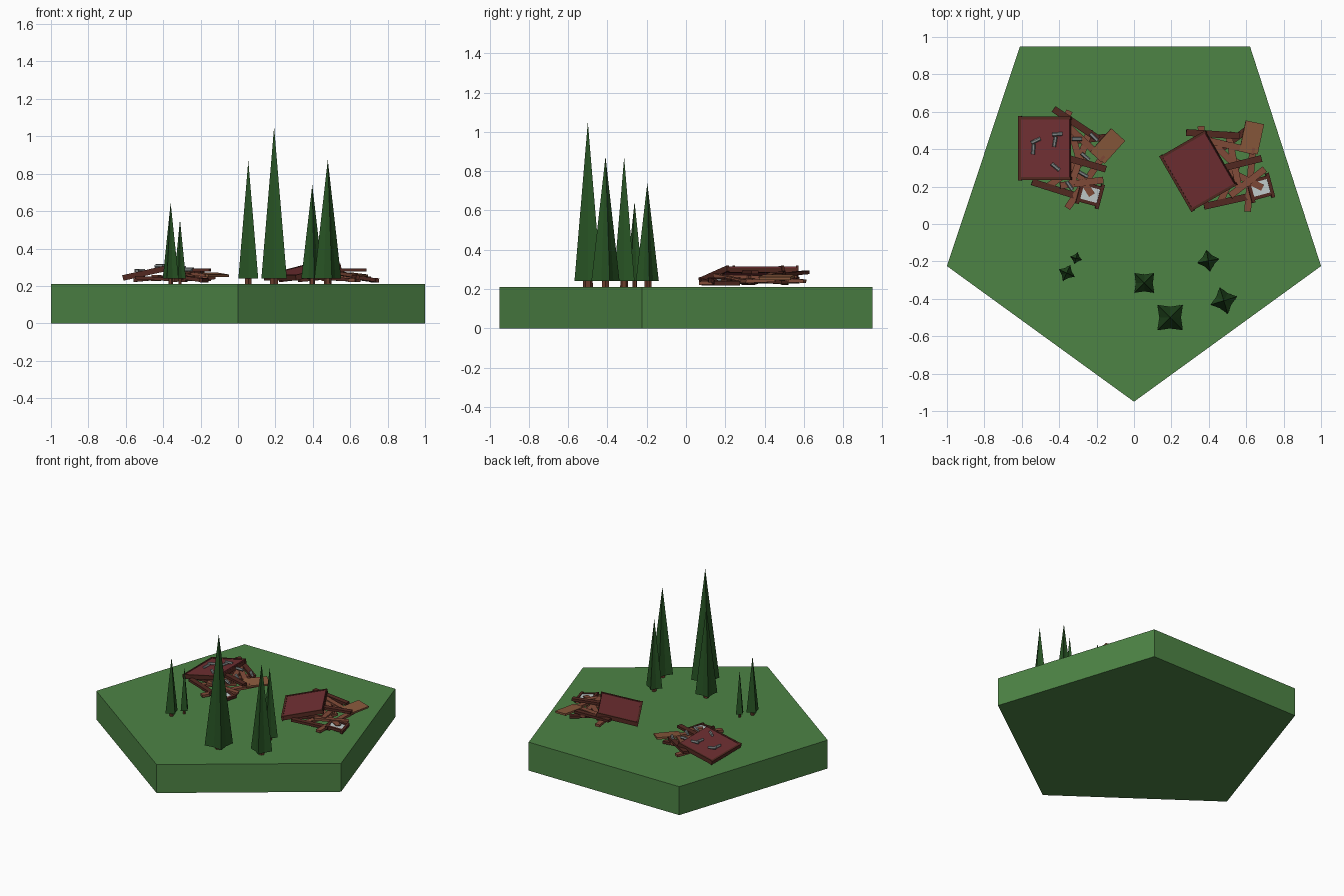
import bpy, bmesh, math
from mathutils import Vector, Matrix

if "Cube" in bpy.data.objects:
    bpy.data.objects.remove(bpy.data.objects["Cube"])

def mat(name, c):
    m = bpy.data.materials.new(name)
    m.diffuse_color = (*c, 1)
    m.use_nodes = True
    m.node_tree.nodes["Principled BSDF"].inputs["Base Color"].default_value = m.diffuse_color
    return m

GRASS = mat("grass", (0.075, 0.23, 0.06))
LEAF = mat("needles", (0.02, 0.085, 0.017))
BARK = mat("bark", (0.14, 0.045, 0.025))
ROOF = mat("roof_red", (0.16, 0.028, 0.032))
DARK = mat("dark_wood", (0.085, 0.022, 0.015))
WOOD = mat("wood", (0.22, 0.07, 0.04))
DOOR = mat("door_wood", (0.25, 0.10, 0.045))
GLASS = mat("glass", (0.55, 0.62, 0.62))
METAL = mat("metal", (0.23, 0.25, 0.25))
TOP = 0.21

def finish(name, bm, material, matrix=Matrix()):
    bmesh.ops.recalc_face_normals(bm, faces=bm.faces)
    me = bpy.data.meshes.new(name)
    bm.to_mesh(me)
    bm.free()
    me.materials.append(material)
    ob = bpy.data.objects.new(name, me)
    ob.matrix_world = matrix
    bpy.context.collection.objects.link(ob)
    return ob

def box(name, size, material, matrix):
    bm = bmesh.new()
    bmesh.ops.create_cube(bm, size=1)
    bmesh.ops.scale(bm, vec=size, verts=bm.verts)
    return finish(name, bm, material, matrix)

def beam(name, p, q, width, thick, material, place):
    """Plank from p to q, lying flat."""
    p, q = Vector(p), Vector(q)
    x = (q - p).normalized()
    y = Vector((0, 0, 1)).cross(x).normalized()
    rot = Matrix((x, y, x.cross(y))).transposed().to_4x4()
    return box(name, ((q - p).length, width, thick), material,
               place @ Matrix.Translation((p + q) / 2) @ rot)

# Pentagonal ground slab
bm = bmesh.new()
outline = [(-0.61, 0.95), (-1, -0.225), (0, -0.95), (1, -0.225), (0.62, 0.95)]
face = bm.faces.new([bm.verts.new((x, y, 0)) for x, y in outline])
up = bmesh.ops.extrude_face_region(bm, geom=[face])["geom"]
bmesh.ops.translate(bm, vec=(0, 0, TOP), verts=[v for v in up if isinstance(v, bmesh.types.BMVert)])
finish("ground", bm, GRASS)

# Fir trees: x, y, tip height, half width, turn
TREES = [(0.055, -0.315, 0.87, 0.053, 0), (0.193, -0.50, 1.05, 0.068, 0),
         (0.397, -0.197, 0.74, 0.042, -35), (0.48, -0.41, 0.875, 0.053, -28),
         (-0.36, -0.262, 0.645, 0.033, 20), (-0.31, -0.183, 0.555, 0.023, 30)]
for x, y, tip, h, turn in TREES:
    place = Matrix.Translation((x, y, 0)) @ Matrix.Rotation(math.radians(turn), 4, 'Z')
    bm = bmesh.new()
    ring = []
    for i in range(8):
        a = math.pi / 4 * i
        r = h * (0.86 if i % 2 == 0 else math.sqrt(2))
        ring.append(bm.verts.new((r * math.cos(a), r * math.sin(a), 0.24)))
    apex = bm.verts.new((0, 0, tip))
    for i in range(8):
        bm.faces.new((ring[i], ring[(i + 1) % 8], apex))
    bm.faces.new(ring[::-1])
    finish("tree_needles", bm, LEAF, place)
    bm = bmesh.new()
    bmesh.ops.create_cone(bm, cap_ends=True, segments=6, radius1=h * 0.38, radius2=h * 0.36, depth=0.05)
    bmesh.ops.translate(bm, vec=(0, 0, 0.228), verts=bm.verts)
    finish("tree_trunk", bm, BARK, place)

# Loose planks of the collapsed hut: start, end (x, y, z above ground), material
PLANKS = [
    ((0.045, 0.21, 0.075), (0.285, 0.05, 0.06), DARK),
    ((0.11, -0.05, 0.075), (0.325, -0.112, 0.075), DARK),
    ((-0.07, -0.18, 0.035), (0.20, -0.265, 0.02), DARK),
    ((0.34, 0.0, 0.035), (0.118, -0.32, 0.02), WOOD),
    ((0.12, 0.155, 0.055), (0.19, -0.085, 0.05), WOOD),
    ((0.13, 0.20, 0.03), (0.03, -0.02, 0.04), WOOD),
    ((0.13, 0.11, 0.065), (0.31, -0.06, 0.045), WOOD),
    ((0.10, -0.02, 0.05), (0.25, -0.25, 0.03), WOOD),
    ((0.24, 0.10, 0.045), (0.14, -0.19, 0.055), WOOD),
    ((0.08, -0.20, 0.06), (0.31, -0.17, 0.03), WOOD),
    ((0.02, -0.20, 0.025), (0.22, -0.06, 0.035), WOOD),
    ((0.16, 0.04, 0.03), (0.33, 0.06, 0.025), DARK),
    ((-0.08, 0.10, 0.02), (0.14, 0.06, 0.045), DARK),
    ((-0.08, -0.10, 0.02), (0.14, -0.14, 0.04), DARK),
]

def wreck(x, y, turn):
    place = Matrix.Translation((x, y, TOP)) @ Matrix.Rotation(math.radians(turn), 4, 'Z')
    # Fallen roof with edge trim
    roof = place @ Matrix.Translation((0, 0, 0.068)) @ Matrix.Rotation(-0.22, 4, 'Y')
    box("roof_panel", (0.27, 0.32, 0.016), ROOF, roof)
    for s in (-1, 1):
        box("roof_end_trim", (0.285, 0.014, 0.03), DARK, roof @ Matrix.Translation((0, s * 0.162, -0.004)))
    box("roof_eave_trim", (0.014, 0.345, 0.03), DARK, roof @ Matrix.Translation((-0.138, 0, -0.004)))
    box("roof_ridge_trim", (0.014, 0.31, 0.024), DARK, roof @ Matrix.Translation((0.13, 0, -0.012)))
    for p, q, m in PLANKS:
        beam("plank", p, q, 0.036, 0.018, m, place)
    # Fallen door
    door = (place @ Matrix.Translation((0.335, 0.012, 0.05)) @ Matrix.Rotation(math.radians(48), 4, 'Z')
            @ Matrix.Rotation(0.12, 4, 'X'))
    box("door", (0.165, 0.10, 0.014), DOOR, door)
    # Window frame
    win = (place @ Matrix.Translation((0.24, -0.245, 0.028)) @ Matrix.Rotation(math.radians(-15), 4, 'Z')
           @ Matrix.Rotation(0.14, 4, 'Y'))
    box("window_glass", (0.10, 0.08, 0.012), GLASS, win)
    for s in (-1, 1):
        box("window_post", (0.018, 0.135, 0.022), DARK, win @ Matrix.Translation((s * 0.055, 0, 0)))
        box("window_rail", (0.115, 0.018, 0.02), DARK, win @ Matrix.Translation((0, s * 0.046, 0)))

wreck(-0.475, 0.405, 0)
wreck(0.345, 0.285, 30)

# Metal pipe pieces scattered over the left wreck: x, y, z, turn
PIPES = [(-0.525, 0.445, 0.282, 25), (-0.538, 0.40, 0.278, 85), (-0.41, 0.48, 0.308, 5),
         (-0.423, 0.44, 0.306, 80), (-0.42, 0.305, 0.305, -40), (-0.305, 0.455, 0.298, 0),
         (-0.26, 0.36, 0.29, -40), (-0.215, 0.465, 0.285, -45), (-0.27, 0.265, 0.285, -30),
         (-0.345, 0.205, 0.275, -55)]
for x, y, z, turn in PIPES:
    bm = bmesh.new()
    bmesh.ops.create_cone(bm, cap_ends=True, segments=6, radius1=0.01, radius2=0.01, depth=0.055)
    finish("pipe_piece", bm, METAL, Matrix.Translation((x, y, z))
           @ Matrix.Rotation(math.radians(turn), 4, 'Z') @ Matrix.Rotation(math.pi / 2, 4, 'Y'))
